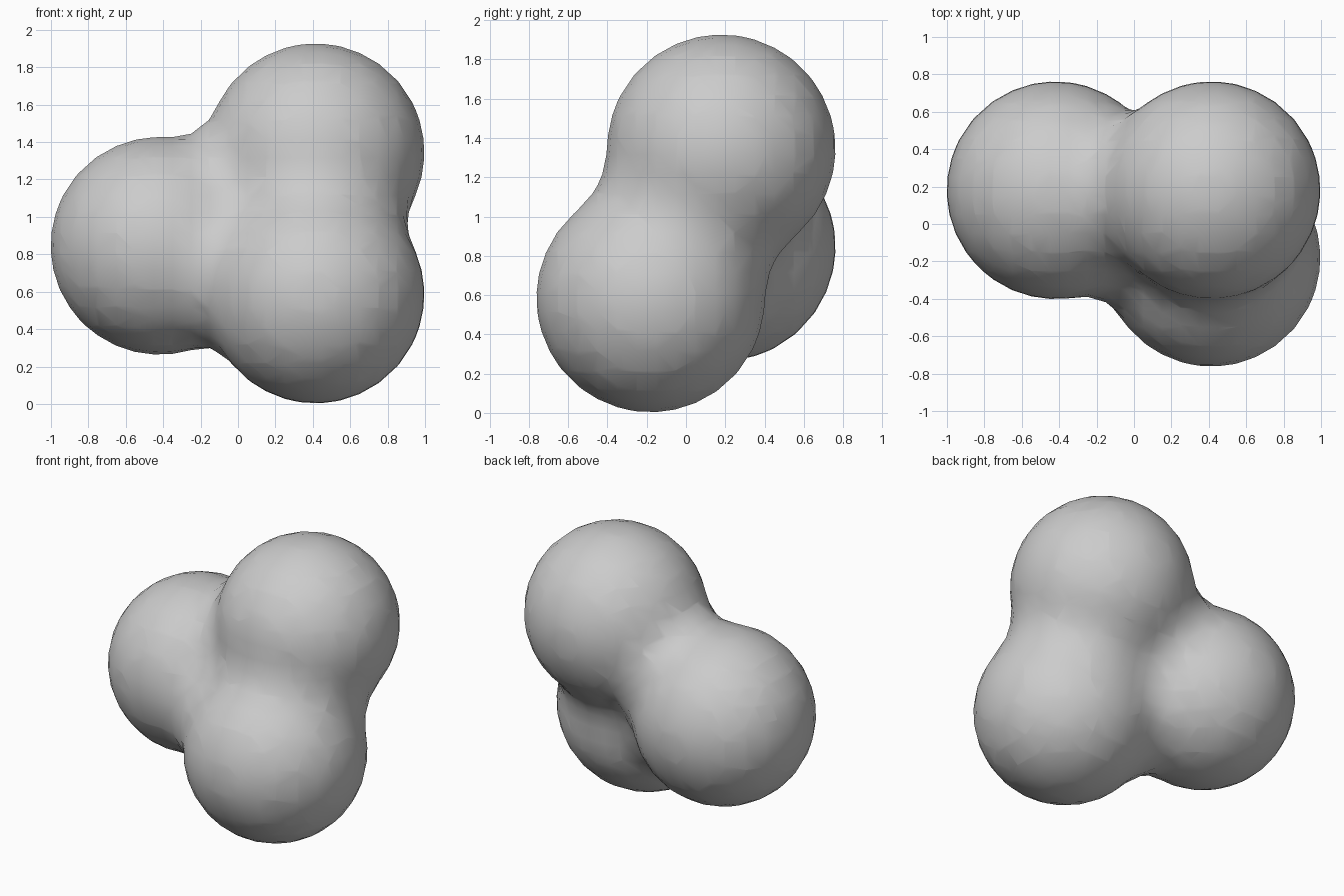
import bpy

if "Cube" in bpy.data.objects:
    bpy.data.objects.remove(bpy.data.objects["Cube"])

# Three fused balls, blended as one metaball surface
CENTRE_Z = 0.965
BALLS = [(-0.42, 0.18, 0.845), (0.415, 0.18, 1.345), (0.415, -0.18, 0.585)]

meta = bpy.data.metaballs.new("fused_balls_field")
meta.resolution = meta.render_resolution = 0.1
meta.threshold = 0.6
field = bpy.data.objects.new("fused_balls_field", meta)
field.location.z = CENTRE_Z
bpy.context.collection.objects.link(field)
for x, y, z in BALLS:
    ball = meta.elements.new(type='BALL')
    ball.co = (x, y, z - CENTRE_Z)
    ball.radius = 0.85
    ball.stiffness = 4.0

# Bake the blended surface to a smooth mesh
bpy.context.view_layer.update()
graph = bpy.context.evaluated_depsgraph_get()
mesh = bpy.data.meshes.new_from_object(field.evaluated_get(graph))
bpy.data.objects.remove(field)
blob = bpy.data.objects.new("fused_balls", mesh)
blob.location.z = CENTRE_Z
bpy.context.collection.objects.link(blob)
mesh.shade_smooth()
